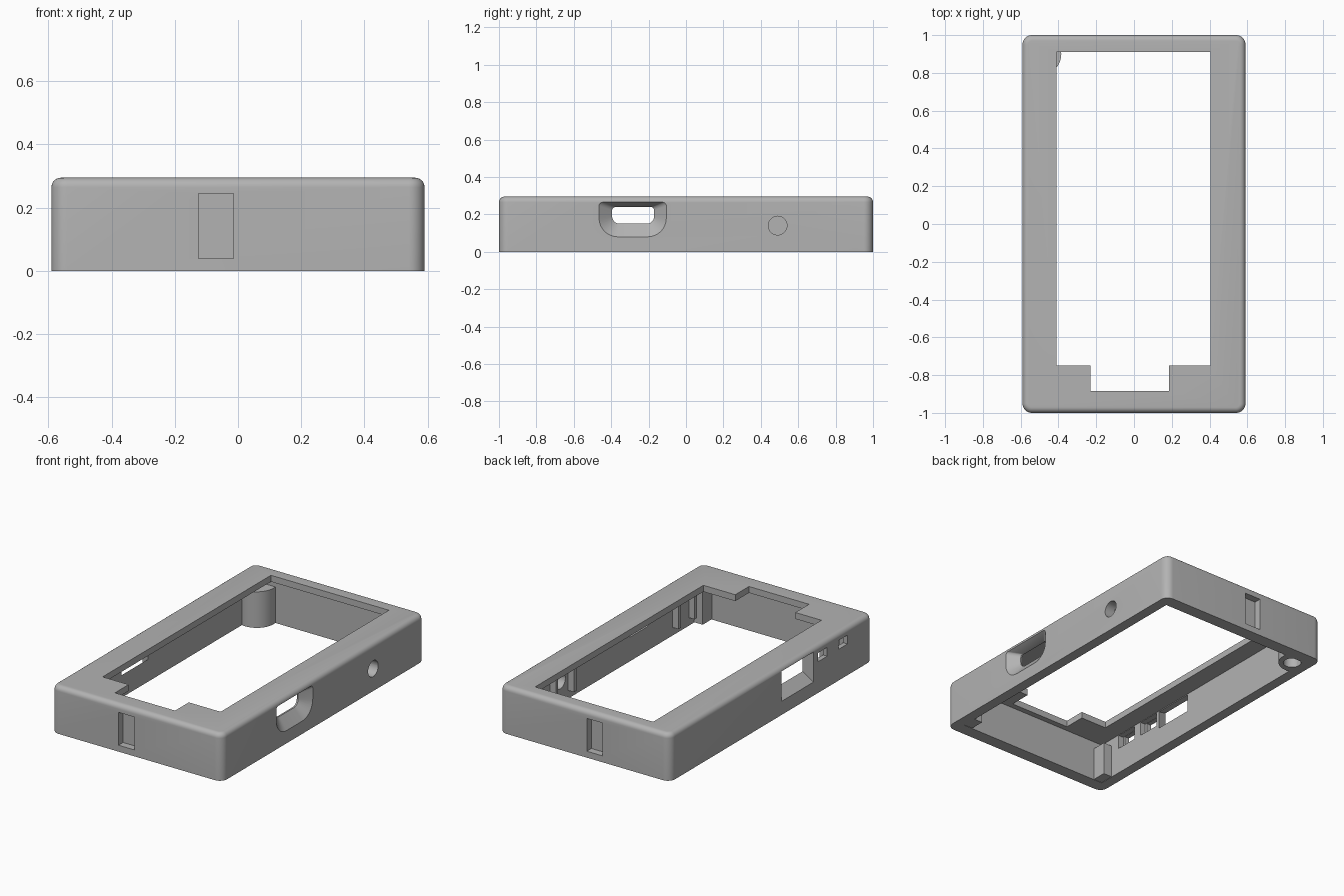
import bpy, bmesh, math

cube = bpy.data.objects.get("Cube")
if cube:
    bpy.data.objects.remove(cube, do_unlink=True)

grey = bpy.data.materials.new("matte grey")
grey.use_nodes = True
grey.diffuse_color = (0.45, 0.45, 0.45, 1)
grey.node_tree.nodes["Principled BSDF"].inputs["Base Color"].default_value = grey.diffuse_color


def rounded(u0, u1, v0, v1, r, r_top=None, seg=8):
    """Counter-clockwise rounded rectangle; the upper corners may differ."""
    rt = r if r_top is None else r_top
    pts = []
    for k, (u, v, su, sv, q) in enumerate([(u1, v1, -1, -1, rt), (u0, v1, 1, -1, rt),
                                           (u0, v0, 1, 1, r), (u1, v0, -1, 1, r)]):
        for i in range(seg + 1):
            a = math.pi / 2 * (k + i / seg)
            pts.append((u + su * q + q * math.cos(a), v + sv * q + q * math.sin(a)))
    return pts


def loft(name, rings):
    """Closed solid through a list of matching rings."""
    bm = bmesh.new()
    loops = [[bm.verts.new(p) for p in ring] for ring in rings]
    for a, b in zip(loops, loops[1:]):
        for i in range(len(a)):
            j = (i + 1) % len(a)
            bm.faces.new((a[i], a[j], b[j], b[i]))
    bm.faces.new(loops[0][::-1])
    bm.faces.new(loops[-1])
    bmesh.ops.recalc_face_normals(bm, faces=bm.faces)
    mesh = bpy.data.meshes.new(name)
    bm.to_mesh(mesh)
    bm.free()
    mesh.materials.append(grey)
    ob = bpy.data.objects.new(name, mesh)
    bpy.context.collection.objects.link(ob)
    return ob


def box(name, x0, x1, y0, y1, z0, z1):
    base = [(x0, y0), (x1, y0), (x1, y1), (x0, y1)]
    return loft(name, [[(x, y, z) for x, y in base] for z in (z0, z1)])


def disc(name, cx, cy, r, z0, z1, seg=40):
    ring = [(cx + r * math.cos(2 * math.pi * i / seg), cy + r * math.sin(2 * math.pi * i / seg))
            for i in range(seg)]
    return loft(name, [[(x, y, z) for x, y in ring] for z in (z0, z1)])


def side_loft(name, sections):
    """Loft along x through (x, y-z outline) pairs."""
    return loft(name, [[(x, y, z) for y, z in pts] for x, pts in sections])


def activate(ob):
    bpy.ops.object.select_all(action="DESELECT")
    ob.select_set(True)
    bpy.context.view_layer.objects.active = ob


def cut(target, cutter):
    mod = target.modifiers.new("cut", "BOOLEAN")
    mod.operation, mod.solver, mod.object = "DIFFERENCE", "EXACT", cutter
    activate(target)
    bpy.ops.object.modifier_apply(modifier=mod.name)
    bpy.data.objects.remove(cutter, do_unlink=True)


def smooth(ob):
    activate(ob)
    bpy.ops.object.shade_smooth_by_angle(angle=math.radians(30))


# Outer shell with rounded corners and a softened top edge
W, L, H, R, F = 0.59, 1.0, 0.295, 0.05, 0.03
WX, WY, CEIL = 0.525, 0.92, 0.255
levels = [(0, 0)]
for i in range(7):
    a = math.pi / 2 * i / 6
    levels.append((H - F + F * math.sin(a), F * (1 - math.cos(a))))
case = loft("case_shell", [[(x, y, z) for x, y in rounded(-W + d, W - d, -L + d, L - d, R - d)]
                           for z, d in levels])

# Inner cavity and stepped display opening
cut(case, box("cavity", -WX, WX, -WY, WY, -0.1, CEIL))
cut(case, box("opening", -0.41, 0.405, -0.75, 0.91, 0.1, 0.5))
cut(case, box("opening_notch", -0.23, 0.185, -0.885, -0.7, 0.1, 0.5))

# Shallow recesses in both end walls
for s in (-1, 1):
    y0, y1 = sorted((s * 0.955, s * 1.1))
    cut(case, box("end_recess", -0.125, -0.015, y0, y1, 0.04, 0.245))

# Flared plug port and round button hole in the right wall
wide = rounded(-0.465, -0.105, 0.08, 0.265, 0.1, 0.02)
tight = rounded(-0.395, -0.17, 0.15, 0.24, 0.04, 0.02)
cut(case, side_loft("plug_port", [(0.45, tight), (0.535, tight), (W, wide), (0.7, wide)]))
circle = rounded(0.44, 0.54, 0.09, 0.19, 0.0499)
cut(case, side_loft("button_hole", [(0.45, circle), (0.7, circle)]))

# Large window with a sloping sill in the left wall
def rect(y0, y1, z0, z1):
    return [(y0, z0), (y1, z0), (y1, z1), (y0, z1)]

outer, inner = rect(-0.415, -0.1, 0.085, 0.272), rect(-0.4, -0.14, 0.14, 0.25)
cut(case, side_loft("window", [(-0.7, outer), (-W, outer), (-WX, inner), (-0.45, inner)]))

# Two small slots with wider pockets on the inside
for y in (-0.505, -0.705):
    cut(case, box("slot", -0.7, -0.5, y - 0.045, y + 0.045, 0.195, 0.25))
    cut(case, box("slot_pocket", -0.56, -0.5, y - 0.06, y + 0.085, 0.165, 0.252))
smooth(case)

# Round screw post in the back corner, trimmed to stay inside the shell
post = disc("screw_post", -0.5, 0.9, 0.115, 0, 0.225)
cut(post, box("trim_side", -0.8, -WX - 0.02, 0.5, 1.2, -0.1, 0.4))
cut(post, box("trim_back", -0.8, 0, WY + 0.02, 1.2, -0.1, 0.4))
hole = disc("screw_hole", -0.475, 0.875, 0.052, -0.1, 0.15)
cut(post, hole)
smooth(post)

# Square posts in the front corners
for side, s in (("left", 1), ("right", -1)):
    x0, x1 = sorted((s * 0.466, s * (WX + 0.01)))
    box("front_post_" + side, x0, x1, -WY - 0.01, -0.83, 0.002, 0.21)

# Small guide ribs inside the right wall
for i, y in enumerate((0.58, 0.4, -0.63, -0.79)):
    box("guide_rib_%d" % (i + 1), 0.485, WX + 0.01, y - 0.012, y + 0.012, 0.05, 0.22)
